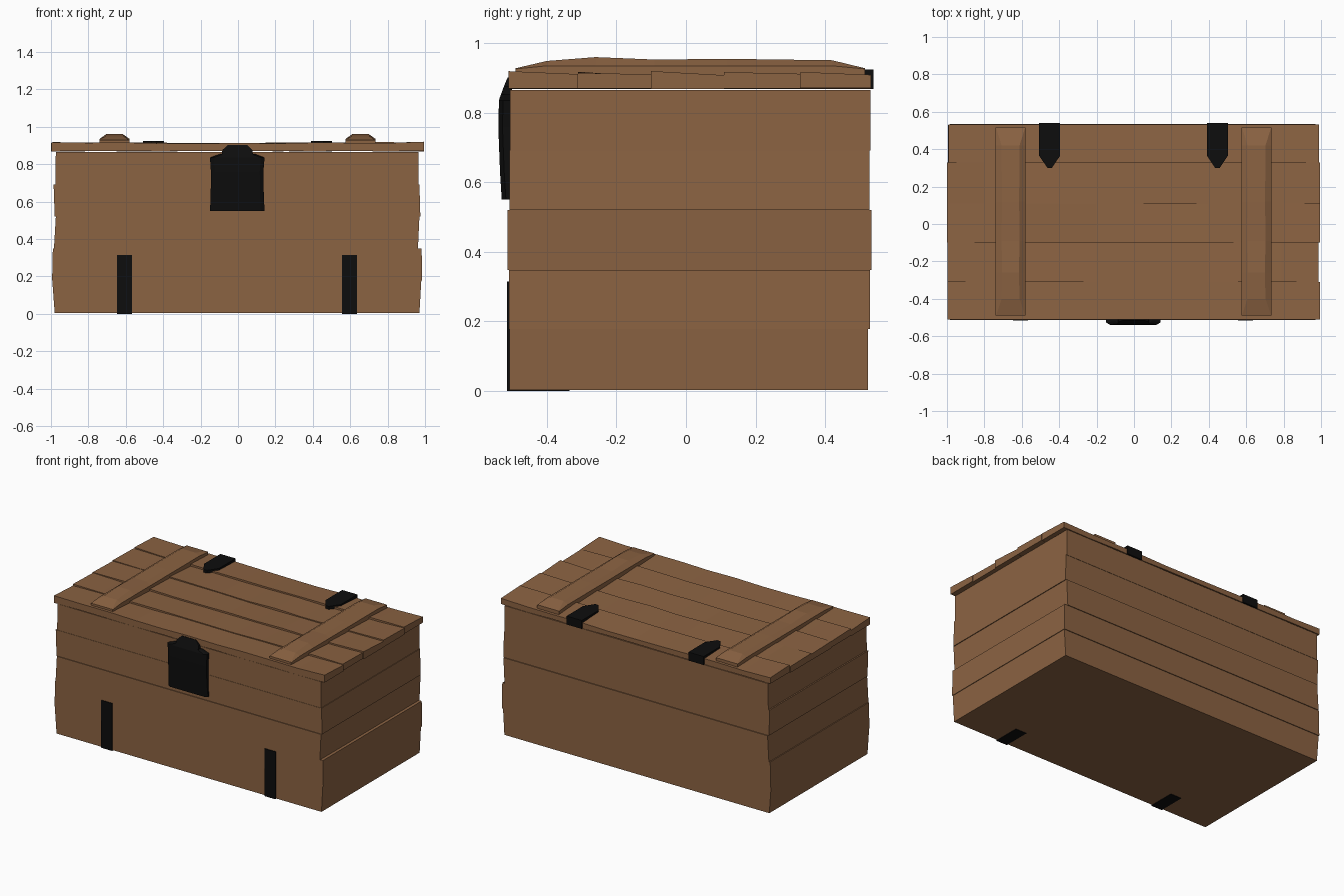
import bpy
import bmesh
import math
import random

random.seed(4)

if "Cube" in bpy.data.objects:
    bpy.data.objects.remove(bpy.data.objects["Cube"], do_unlink=True)


def material(name, color):
    m = bpy.data.materials.new(name)
    m.use_nodes = True
    m.diffuse_color = color
    m.node_tree.nodes["Principled BSDF"].inputs["Base Color"].default_value = color
    return m


wood = material("brown wood", (0.26, 0.125, 0.055, 1))
iron = material("black iron", (0.004, 0.004, 0.004, 1))


def loft(name, rings, mat):
    """Skin a row of equal-length closed rings and cap both ends."""
    bm = bmesh.new()
    rows = [[bm.verts.new(p) for p in ring] for ring in rings]
    n = len(rows[0])
    for a, b in zip(rows, rows[1:]):
        for i in range(n):
            j = (i + 1) % n
            bm.faces.new((a[i], a[j], b[j], b[i]))
    bm.faces.new(rows[0][::-1])
    bm.faces.new(rows[-1])
    bmesh.ops.recalc_face_normals(bm, faces=bm.faces)
    mesh = bpy.data.meshes.new(name)
    bm.to_mesh(mesh)
    bm.free()
    mesh.materials.append(mat)
    obj = bpy.data.objects.new(name, mesh)
    bpy.context.collection.objects.link(obj)
    return obj


def rect(x0, x1, y0, y1, z):
    return [(x0, y0, z), (x1, y0, z), (x1, y1, z), (x0, y1, z)]


def box(name, x0, x1, y0, y1, z0, z1, mat):
    return loft(name, [rect(x0, x1, y0, y1, z) for z in (z0, z1)], mat)


# Chest walls: five courses of boards, each stepped slightly in or out
# (bottom z, top z, left x at bottom/top, right x at bottom/top, front y, back y)
courses = [
    (0.003, 0.178, -0.980, -0.993, 0.970, 0.980, -0.508, 0.524),
    (0.178, 0.348, -0.994, -0.990, 0.984, 0.982, -0.509, 0.529),
    (0.348, 0.520, -0.984, -0.974, 0.962, 0.970, -0.513, 0.534),
    (0.520, 0.692, -0.980, -0.986, 0.975, 0.970, -0.508, 0.528),
    (0.692, 0.866, -0.977, -0.974, 0.966, 0.964, -0.506, 0.530),
]
for k, (z0, z1, l0, l1, r0, r1, yf, yb) in enumerate(courses):
    loft(f"wall_course_{k + 1}",
         [rect(l0, r0, yf, yb, z0), rect(l1, r1, yf, yb, z1)], wood)

# Lid planks, gently warped along their length
seams = [-0.51, -0.31, -0.10, 0.11, 0.33, 0.532]
steps = 10
for k, (y0, y1) in enumerate(zip(seams, seams[1:])):
    left = -1.0 + random.uniform(0, 0.008) * (k != 2)
    right = 0.995 - random.uniform(0, 0.008) * (k != 2)
    rings = []
    for i in range(steps + 1):
        t = i / steps
        x = left + (right - left) * t
        sag = 0.005 * math.sin(math.pi * t)
        front_z = 0.917 - sag + random.uniform(-0.004, 0.003)
        back_z = 0.909 - sag + random.uniform(-0.004, 0.003)
        low = 0.870 + random.uniform(-0.002, 0.002)
        rings.append([(x, y0, low), (x, y1, low), (x, y1, back_z), (x, y0, front_z)])
    loft(f"lid_plank_{k + 1}", rings, wood)

# Battens across the lid: chamfered bars with sloping ends
# (y, top z, half width of the top)
batten_path = [(-0.49, 0.928, 0.078), (-0.40, 0.949, 0.048), (-0.26, 0.960, 0.045),
               (-0.09, 0.953, 0.048), (0.12, 0.955, 0.046), (0.42, 0.951, 0.048),
               (0.515, 0.928, 0.078)]
for side, cx in (("right", -0.66), ("left", 0.655)):
    rings = []
    for y, z, w in batten_path:
        shoulder = min(0.935, z - 0.002)
        rings.append([(cx - 0.08, y, 0.900), (cx + 0.08, y, 0.900),
                      (cx + 0.08, y, shoulder), (cx + w, y, z),
                      (cx - w, y, z), (cx - 0.08, y, shoulder)])
    loft(f"lid_batten_{side}", rings, wood)

# Front clasp: a flared plate with a tab that reaches up over the lid
clasp_path = [(0.55, -0.150, 0.142, -0.530), (0.63, -0.146, 0.138, -0.535),
              (0.76, -0.145, 0.136, -0.540), (0.835, -0.150, 0.142, -0.538),
              (0.853, -0.100, 0.095, -0.532)]
rings = []
for z, l, r, y in clasp_path:
    rings.append([(l, -0.50, z), (l, y + 0.012, z), (l + 0.02, y, z),
                  (r - 0.02, y, z), (r, y + 0.012, z), (r, -0.50, z)])
loft("clasp_plate", rings, iron)
loft("clasp_tab", [rect(-0.086, 0.080, -0.537, -0.500, 0.84),
                   rect(-0.084, 0.078, -0.524, -0.500, 0.875),
                   rect(-0.055, 0.050, -0.513, -0.500, 0.902)], iron)

# Straps on the lower front, folded under the bottom
for side, x0, x1 in (("right", -0.647, -0.567), ("left", 0.555, 0.635)):
    box(f"strap_front_{side}", x0, x1, -0.515, -0.50, 0.0, 0.315, iron)
    box(f"strap_under_{side}", x0, x1, -0.515, -0.335, 0.0, 0.006, iron)

# Pointed hinges on the lid, folded down over the back edge
for side, x0, x1 in (("right", -0.507, -0.395), ("left", 0.390, 0.502)):
    mid = (x0 + x1) / 2
    outline = [(x0, 0.539), (x0, 0.365), (mid - 0.012, 0.300),
               (mid + 0.012, 0.300), (x1, 0.365), (x1, 0.539)]
    loft(f"hinge_top_{side}", [[(x, y, z) for x, y in outline]
                               for z in (0.895, 0.924)], iron)
    box(f"hinge_back_{side}", x0, x1, 0.525, 0.539, 0.868, 0.924, iron)
